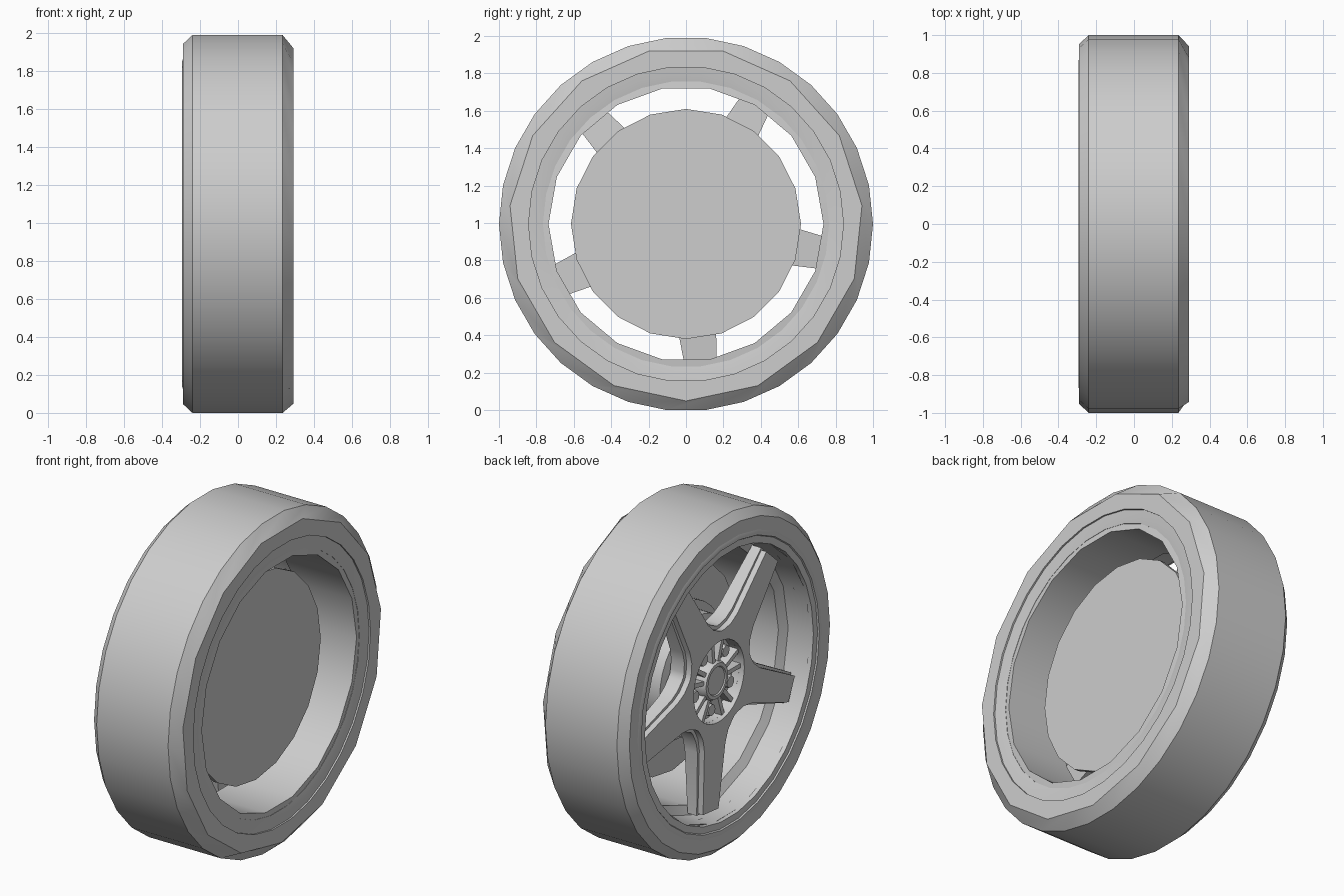
import bpy, bmesh, math
from math import sin, cos, pi, radians
from mathutils import Matrix

cube = bpy.data.objects.get("Cube")
if cube:
    bpy.data.objects.remove(cube, do_unlink=True)

AXLE_Z = cos(radians(6))          # the tyre rests on a flat of its 30 sides
SPOKES = [radians(-12 + 72 * k) for k in range(5)]
COLOUR = (0.61, 0.61, 0.61, 1)

grey = bpy.data.materials.new("plain_grey")
grey.use_nodes = True
grey.diffuse_color = COLOUR
grey.node_tree.nodes["Principled BSDF"].inputs["Base Color"].default_value = COLOUR


def finish(name, bm):
    bmesh.ops.recalc_face_normals(bm, faces=bm.faces)
    mesh = bpy.data.meshes.new(name)
    bm.to_mesh(mesh)
    bm.free()
    mesh.materials.append(grey)
    ob = bpy.data.objects.new(name, mesh)
    ob.location.z = AXLE_Z
    bpy.context.collection.objects.link(ob)
    bpy.ops.object.select_all(action='DESELECT')
    ob.select_set(True)
    bpy.context.view_layer.objects.active = ob
    bpy.ops.object.shade_smooth_by_angle(angle=radians(30))
    return ob


def bridge(bm, a, b):
    n = len(a)
    for i in range(n):
        j = (i + 1) % n
        bm.faces.new((a[i], a[j], b[j], b[i]))


def ring(bm, x, r, sides, coarse=False):
    # a coarse ring has half as many corners, turned by half a side
    verts = []
    for i in range(sides):
        a = 2 * pi * i / sides
        rad = r
        if coarse:
            a += pi / sides
            if i % 2:
                rad *= cos(2 * pi / sides)
        verts.append(bm.verts.new((x, rad * cos(a), rad * sin(a))))
    return verts


def lathe(name, profile, sides, solid=False, coarse=()):
    """Turn an (x, radius) profile about the axle, as a ring or a capped solid."""
    bm = bmesh.new()
    rings = [ring(bm, x, r, sides, i in coarse) for i, (x, r) in enumerate(profile)]
    for a, b in zip(rings, rings[1:]):
        bridge(bm, a, b)
    if solid:
        bm.faces.new(rings[0])
        bm.faces.new(rings[-1])
    else:
        bridge(bm, rings[-1], rings[0])
    return finish(name, bm)


def star(name, half, hole, front, back, tip_back):
    """Five-spoke plate with a round hole; half is one spoke's (radius, half width).
    The back slopes from back at the hub to tip_back at the spoke ends."""
    outline = []
    for s in SPOKES:
        side = [(u, -w) for u, w in half] + [(u, w) for u, w in reversed(half)]
        outline += [(u * cos(s) - w * sin(s), u * sin(s) + w * cos(s)) for u, w in side]
        v = s + radians(36)
        valley = math.hypot(*half[0]) * 0.98
        outline.append((valley * cos(v), valley * sin(v)))
    reach = half[-1][0]
    bm = bmesh.new()
    loops = []
    for is_back, inner in ((False, False), (True, False), (True, True), (False, True)):
        loop = []
        for y, z in outline:
            r = math.hypot(y, z)
            f = hole / r if inner else 1
            t = max(0, (r * f - hole) / (reach - hole))
            x = back + (tip_back - back) * t if is_back else front
            loop.append(bm.verts.new((x, y * f, z * f)))
        loops.append(loop)
    for k in range(4):
        bridge(bm, loops[k], loops[(k + 1) % 4])
    return finish(name, bm)


# Tyre with a chamfered tread, coarser on the inboard shoulder
lathe("tyre", [(-.24, 1), (.235, 1), (.292, .946), (.292, .842), (.25, .842),
               (-.25, .865), (-.29, .865), (-.29, .953)], 30, coarse=(2,))

# Rim: flat lips either side of a stepped barrel
lathe("outboard_lip", [(-.2, .88), (-.288, .88), (-.295, .86), (-.295, .845), (-.287, .84),
                       (-.287, .80), (-.2, .79)], 30)
lathe("inboard_lip", [(.22, .86), (.284, .86), (.278, .80), (.272, .765), (.22, .765)], 30)
lathe("barrel", [(-.27, .80), (-.13, .785), (-.10, .735), (.274, .735),
                 (.268, .79), (.2, .84), (-.23, .84)], 18)

# Spokes: narrow front plate over a wider back flange
star("spoke_face", [(.26, .155), (.31, .12), (.38, .10), (.755, .074)], .24, -.22, -.17, -.185)
star("spoke_flange", [(.275, .17), (.325, .137), (.39, .117), (.765, .085)],
     .24, -.186, -.09, -.125)

# Hub behind the spokes, brake drum and backing plate
lathe("hub_drum", [(-.14, .25), (-.09, .27), (-.07, .35), (.03, .35),
                   (.03, .40), (.10, .40)], 32, solid=True)
lathe("brake_plate", [(.09, .615), (.12, .615)], 20, solid=True)

# Centre cap with a stepped front
lathe("centre_cap", [(-.13, .12), (-.19, .115), (-.207, .105), (-.207, .085),
                     (-.2, .08)], 24, solid=True)

# Wheel nuts and the ribs beside them
for k, s in enumerate(SPOKES):
    bm = bmesh.new()
    bmesh.ops.create_cone(bm, cap_ends=True, segments=8, radius1=.042, radius2=.034, depth=.05,
                          matrix=Matrix.Rotation(s, 4, 'X') @ Matrix.Translation((-.16, .175, 0))
                          @ Matrix.Rotation(-pi / 2, 4, 'Y'))
    finish(f"wheel_nut_{k + 1}", bm)
    bm = bmesh.new()
    for turn in (-24, 24):
        bmesh.ops.create_cube(bm, size=1, matrix=Matrix.Rotation(s + radians(turn), 4, 'X')
                              @ Matrix.Translation((-.165, .175, 0))
                              @ Matrix.Diagonal((.06, .15, .026, 1)))
    finish(f"hub_ribs_{k + 1}", bm)
